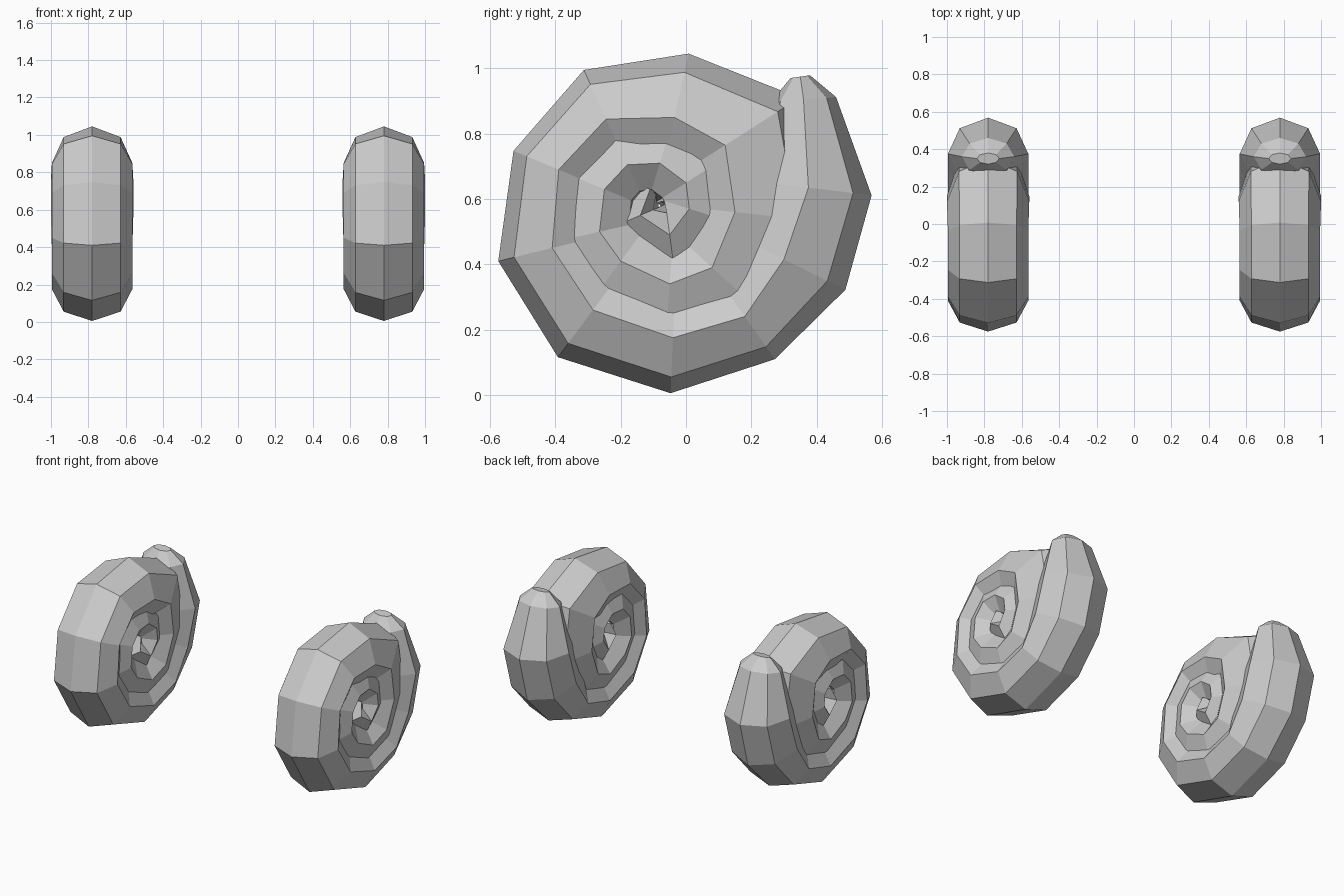
import bpy
import bmesh
from math import sin, cos, tau
from mathutils import Vector

cube = bpy.data.objects.get("Cube")
if cube:
    bpy.data.objects.remove(cube, do_unlink=True)

SIDES = 8            # sides of the coiled tube
SPACING = 0.78       # distance of each shell from the middle

# Coil path, from the blunt outer end inwards: y, z, outward radius, half width
COIL = [
    (.35, .975, .03, .06), (.36, .905, .1, .14), (.375, .635, .195, .215),
    (.3, .415, .21, .215), (.18, .24, .16, .215), (-.04, .175, .17, .215),
    (-.285, .26, .18, .215), (-.41, .45, .17, .215), (-.39, .69, .15, .215),
    (-.245, .845, .165, .215), (-.035, .85, .2, .215), (.12, .765, .27, .22),
    (.15, .56, .27, .22), (.08, .39, .25, .215), (-.05, .34, .24, .21),
    (-.2, .41, .23, .21), (-.265, .5, .22, .21), (-.25, .63, .21, .21),
    (-.18, .705, .21, .21), (-.08, .71, .2, .205), (0, .65, .2, .205),
    (.01, .57, .19, .205), (-.05, .49, .16, .2), (-.14, .55, .1, .19),
    (-.11, .63, .04, .17),
]


def make_material(name, value):
    mat = bpy.data.materials.new(name)
    mat.use_nodes = True
    colour = (value, value, value, 1)
    mat.diffuse_color = colour
    for node in mat.node_tree.nodes:
        if node.type == 'BSDF_PRINCIPLED':
            node.inputs["Base Color"].default_value = colour
            node.inputs["Roughness"].default_value = 0.8
    return mat


def outward(i):
    """Direction across the path, pointing away from the coil centre."""
    before = COIL[max(i - 1, 0)]
    after = COIL[min(i + 1, len(COIL) - 1)]
    dy, dz = after[0] - before[0], after[1] - before[1]
    return Vector((0, -dz, dy)).normalized()


def make_shell(name, side, mat):
    bm = bmesh.new()
    rings = []
    for i, (y, z, radius, width) in enumerate(COIL):
        normal = outward(i)
        inner = min(radius, max(.6 * radius, .03), .15) if i > 10 else radius
        ring = []
        for k in range(SIDES):
            a = tau * k / SIDES
            reach = (radius if cos(a) > 0 else inner) * cos(a)
            centre = Vector((side * SPACING, y, z))
            across = Vector((side * width * sin(a), 0, 0))
            ring.append(bm.verts.new(centre + across + normal * reach))
        rings.append(ring)
    # Skin between neighbouring rings, then close both ends
    for r, s in zip(rings, rings[1:]):
        for k in range(SIDES):
            n = (k + 1) % SIDES
            bm.faces.new((r[k], r[n], s[n], s[k]))
    bm.faces.new(rings[0])
    bm.faces.new(rings[-1])
    bmesh.ops.recalc_face_normals(bm, faces=bm.faces)
    mesh = bpy.data.meshes.new(name)
    bm.to_mesh(mesh)
    bm.free()
    mesh.materials.append(mat)
    obj = bpy.data.objects.new(name, mesh)
    bpy.context.collection.objects.link(obj)
    return obj


grey = make_material("plain grey", 0.6)
make_shell("left_coiled_horn", 1, grey)
make_shell("right_coiled_horn", -1, grey)
